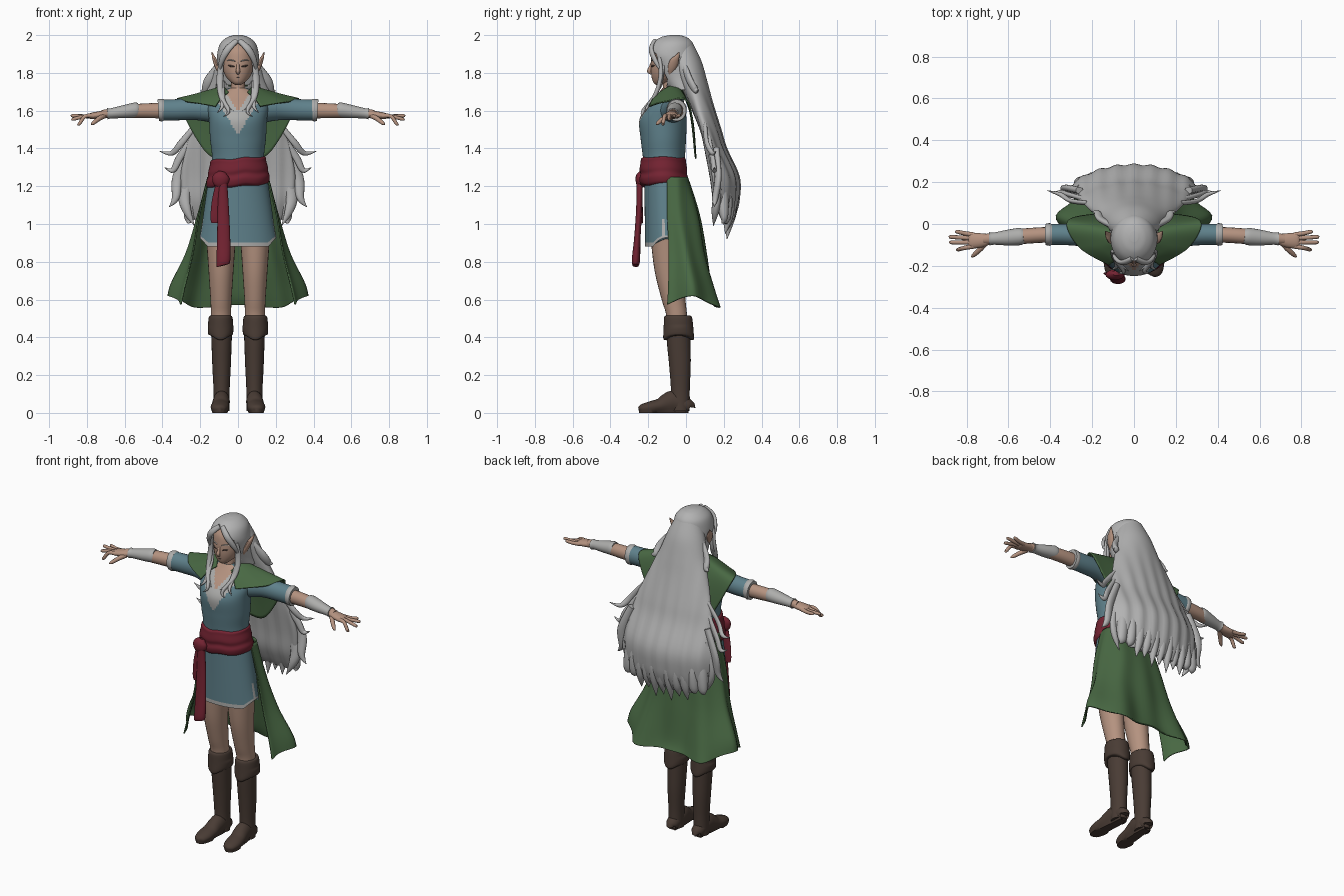
import bpy, bmesh, math
from mathutils import Vector

X, Y, Z = Vector((1, 0, 0)), Vector((0, 1, 0)), Vector((0, 0, 1))


def material(name, r, g, b):
    m = bpy.data.materials.new(name)
    m.diffuse_color = (r, g, b, 1)
    return m


SKIN = material("skin", .46, .29, .215)
HAIR = material("silver_hair", .45, .45, .45)
TUNIC = material("teal_cloth", .115, .22, .26)
GREEN = material("green_cloth", .065, .138, .056)
RED = material("red_sash", .175, .017, .032)
BOOT = material("brown_leather", .067, .045, .035)
TRIM = material("pale_trim", .42, .42, .41)
DARK = material("dark_eye", .09, .06, .05)


def spline(keys, steps):
    """Smooth interpolation through tuples of any length."""
    out = []
    for i in range(len(keys) - 1):
        a, b, c, d = (keys[min(max(i + k, 0), len(keys) - 1)] for k in (-1, 0, 1, 2))
        for s in range(steps):
            t = s / steps
            out.append([.5 * (2 * q + (r - p) * t + (2 * p - 5 * q + 4 * r - w) * t * t
                              + (3 * q - p - 3 * r + w) * t ** 3)
                        for p, q, r, w in zip(a, b, c, d)])
    out.append(list(keys[-1]))
    return out


def finish(name, bm, mat, mirror=False, thick=0):
    bmesh.ops.recalc_face_normals(bm, faces=bm.faces)
    me = bpy.data.meshes.new(name)
    bm.to_mesh(me)
    bm.free()
    me.materials.append(mat)
    me.shade_smooth()
    me.set_sharp_from_angle(angle=math.radians(50))
    ob = bpy.data.objects.new(name, me)
    bpy.context.collection.objects.link(ob)
    if thick:
        ob.modifiers.new("thickness", 'SOLIDIFY').thickness = thick
    if mirror:
        ob.modifiers.new("mirror", 'MIRROR')
    return ob


def tube(name, keys, mat, side=X, normal=None, n=16, steps=4, mirror=False,
         warp=None, cut=None, thick=0):
    """Loft of ellipses; keys are (x, y, z, half width along side, other half width)."""
    bm = bmesh.new()
    pts = spline(keys, steps)
    rings = []
    for i, p in enumerate(pts):
        c = Vector(p[:3])
        t = normal or (Vector(pts[min(i + 1, len(pts) - 1)][:3])
                       - Vector(pts[max(i - 1, 0)][:3])).normalized()
        u = (side - t * side.dot(t)).normalized()
        v = t.cross(u)
        a, b = max(p[3], .001), max(p[4], .001)
        ring = []
        for k in range(n):
            w = math.tau * k / n
            q = c + u * a * math.cos(w) + v * b * math.sin(w)
            ring.append(bm.verts.new(warp(q) if warp else q))
        rings.append(ring)
    for r, s in zip(rings, rings[1:]):
        for k in range(n):
            bm.faces.new((r[k], r[(k + 1) % n], s[(k + 1) % n], s[k]))
    bm.faces.new(rings[0])
    bm.faces.new(rings[-1])
    if cut:
        gone = [f for f in bm.faces if cut(f.calc_center_median())]
        bmesh.ops.delete(bm, geom=gone, context='FACES')
    return finish(name, bm, mat, mirror, thick)


def stack(name, keys, mat, x=0, **kw):
    """Horizontal loft; keys are (z, y centre, half width, half depth)."""
    return tube(name, [(x, cy, z, rx, ry) for z, cy, rx, ry in keys], mat, normal=Z, **kw)


def sheet(name, rows, mat, thick, ripple=0, waves=0):
    """Cloth through rows of points from the front edge to the back middle, both sides."""
    full = [r + [(-x, y, z) for x, y, z in reversed(r[:-1])] for r in rows]
    grid = [spline(r, 8) for r in full]
    cols = [spline(list(c), 8) for c in zip(*grid)]
    bm = bmesh.new()
    vs = []
    for i, col in enumerate(cols):
        f = math.cos(waves * math.pi * (2 * i / (len(cols) - 1) - 1))
        vs.append([])
        for j, p in enumerate(col):
            out = Vector((p[0], p[1] + .1, 0)).normalized()
            vs[-1].append(bm.verts.new(Vector(p) + out * f * ripple * j / (len(col) - 1)))
    for a, b in zip(vs, vs[1:]):
        for j in range(len(a) - 1):
            bm.faces.new((a[j], b[j], b[j + 1], a[j + 1]))
    return finish(name, bm, mat, thick=thick)


def paint(ob, mat, rule):
    ob.data.materials.append(mat)
    idx = len(ob.data.materials) - 1
    for f in ob.data.polygons:
        if rule(f.center, f.index):
            f.material_index = idx


# Tunic with pale hem rising at the side slits, and V neckline
def hem_lift(v):
    v.z += .05 * max(0, (abs(v.x) - .16) / .045) * max(0, (1 - v.z) / .12)
    return v


tunic = stack("tunic", [(.88, -.105, .203, .112), (1.0, -.105, .19, .113), (1.2, -.11, .162, .11),
                        (1.28, -.115, .145, .107), (1.36, -.117, .138, .112), (1.45, -.12, .148, .12),
                        (1.55, -.122, .153, .125), (1.62, -.108, .162, .1), (1.67, -.09, .145, .075),
                        (1.70, -.085, .09, .055), (1.72, -.08, .045, .045)], TUNIC, n=96, steps=7,
              warp=hem_lift)
paint(tunic, TRIM, lambda c, i: i < 192 or (abs(c.y + .118) < .008 and .89 < c.z < 1.02)
      or (c.y < -.11 and abs(c.x) < (c.z - 1.47) * .6))
paint(tunic, SKIN, lambda c, i: c.y < -.11 and abs(c.x) < (c.z - 1.59) * .6)

# Sleeves, arms and bracers
tube("sleeve", [(.12, -.075, 1.60, .07, .065), (.22, -.057, 1.61, .055, .06),
                (.32, -.05, 1.605, .051, .056), (.41, -.05, 1.603, .05, .055)],
     TUNIC, side=Y, n=24, mirror=True)
tube("sleeve_trim", [(.393, -.05, 1.603, .05, .056), (.405, -.05, 1.603, .054, .06),
                     (.422, -.05, 1.602, .051, .057)], TRIM, side=Y, n=24, mirror=True)
tube("forearm", [(.36, -.05, 1.60, .038, .041), (.45, -.053, 1.6, .037, .04),
                 (.55, -.06, 1.597, .036, .036), (.72, -.073, 1.582, .024, .021)],
     SKIN, side=Y, mirror=True)
tube("bracer", [(.525, -.058, 1.606, .033, .035), (.545, -.06, 1.603, .041, .04),
                (.60, -.065, 1.595, .038, .035), (.67, -.07, 1.586, .029, .027),
                (.692, -.071, 1.584, .032, .03)], TRIM, side=Y, n=20, mirror=True)

# Hands
tube("palm", [(.68, -.071, 1.584, .022, .019), (.73, -.078, 1.577, .034, .02),
              (.775, -.08, 1.572, .037, .017), (.79, -.08, 1.57, .03, .011)],
     SKIN, side=Y, mirror=True)
for nm, y0, xt, yt, zt in (("little", -.052, .855, -.037, 1.575), ("ring", -.07, .885, -.062, 1.573),
                           ("middle", -.088, .882, -.088, 1.555), ("index", -.106, .85, -.122, 1.53)):
    tube(nm + "_finger", [(.765, y0, 1.572, .012, .012), (.81, (y0 + yt) / 2, 1.57, .0105, .0105),
                          (xt - .01, yt, zt, .009, .009), (xt, yt, zt, .003, .003)],
         SKIN, side=Y, n=10, mirror=True)
tube("thumb", [(.71, -.09, 1.572, .015, .015), (.735, -.12, 1.558, .013, .013),
               (.765, -.148, 1.535, .01, .01), (.777, -.157, 1.527, .003, .003)],
     SKIN, side=Z, n=10, mirror=True)

# Legs and boots
stack("leg", [(.42, -.045, .048, .052), (.52, -.05, .053, .055), (.6, -.066, .056, .063),
              (.75, -.09, .066, .076), (.92, -.102, .078, .085)], SKIN, x=.09, n=24, mirror=True)
stack("boot_shaft", [(.01, -.03, .043, .048), (.06, -.03, .043, .05), (.13, -.03, .043, .05),
                     (.25, -.032, .049, .057), (.36, -.038, .053, .062), (.44, -.042, .056, .064)],
      BOOT, x=.087, n=24, mirror=True)
stack("boot_cuff", [(.40, -.04, .055, .064), (.405, -.039, .066, .081), (.46, -.04, .067, .078),
                    (.508, -.042, .062, .073), (.515, -.043, .05, .058)], BOOT, x=.092, n=32, mirror=True,
      warp=lambda v: v - Z * (.014 * math.cos((v.x - .092) * 46) if v.z < .45 else 0))
tube("boot_foot", [(.087, .024, .03, .02, .025), (.087, .015, .035, .036, .036), (.087, -.06, .058, .044, .058),
                   (.09, -.1, .052, .045, .052), (.093, -.14, .038, .047, .038), (.097, -.19, .03, .048, .031),
                   (.1, -.235, .022, .034, .022), (.1, -.25, .018, .01, .01)],
     BOOT, n=20, mirror=True, warp=lambda v: Vector((v.x, v.y, 0 if v.z < .014 else v.z)))

# Split overskirt and shoulder cape
sheet("overskirt", [
    [(.16, -.1, 1.25), (.158, -.04, 1.25), (.1, .0, 1.25), (0, .01, 1.25)],
    [(.205, -.1, 1.05), (.21, -.03, 1.05), (.13, .055, 1.05), (0, .07, 1.05)],
    [(.235, -.092, .85), (.27, .0, .85), (.17, .09, .84), (0, .105, .84)],
    [(.275, -.095, .67), (.345, .03, .69), (.2, .145, .65), (0, .13, .64)],
    [(.293, -.1, .575), (.362, .035, .62), (.22, .172, .56), (0, .15, .575)]], GREEN, .008, .013, 6)
sheet("shoulder_cape", [
    [(.05, -.14, 1.70), (.075, -.09, 1.73), (.065, -.05, 1.735), (.04, -.03, 1.735), (0, -.025, 1.735)],
    [(.085, -.17, 1.675), (.18, -.1, 1.687), (.21, -.01, 1.685), (.1, .03, 1.58), (0, .035, 1.57)],
    [(.12, -.198, 1.625), (.265, -.11, 1.65), (.318, .015, 1.645), (.16, .052, 1.37), (0, .055, 1.36)]],
    GREEN, .008)

# Sash with knot and two tails
stack("sash", [(1.212, -.115, .15, .11), (1.222, -.115, .164, .125), (1.25, -.117, .168, .13),
               (1.275, -.118, .16, .123), (1.30, -.12, .158, .126), (1.335, -.12, .149, .121),
               (1.355, -.12, .146, .117), (1.362, -.12, .13, .1)], RED, n=48,
      warp=lambda v: v + Z * (.07 * v.x - .012 + .004 * math.sin(v.x * 45)))
tube("sash_knot", [(-.09, -.24, 1.19, .015, .01), (-.092, -.242, 1.215, .04, .022),
                   (-.09, -.242, 1.25, .044, .024), (-.085, -.235, 1.275, .02, .012)], RED)
tube("short_tail", [(-.095, -.245, 1.23, .018, .012), (-.11, -.24, 1.13, .027, .01),
                    (-.113, -.237, 1.04, .033, .009), (-.115, -.235, 1.005, .027, .006)], RED)
tube("long_tail", [(-.08, -.245, 1.23, .022, .016), (-.078, -.248, 1.08, .03, .016),
                   (-.076, -.258, .92, .035, .017), (-.077, -.265, .81, .037, .022),
                   (-.079, -.267, .78, .034, .016)], RED,
     warp=lambda v: v + Z * 3 * max(0, .9 - v.z) * (v.x + .08))

# Neck, head and face
stack("neck", [(1.62, -.085, .07, .06), (1.69, -.082, .042, .044), (1.74, -.08, .038, .042),
               (1.80, -.08, .04, .045)], SKIN)
stack("head", [(1.737, -.143, .016, .016), (1.75, -.135, .036, .038), (1.78, -.11, .064, .072),
               (1.82, -.095, .08, .092), (1.87, -.085, .086, .1), (1.92, -.08, .08, .095),
               (1.96, -.075, .05, .065)], SKIN, n=32)
tube("nose", [(0, -.178, 1.86, .007, .006), (0, -.188, 1.83, .008, .009),
              (0, -.195, 1.808, .012, .011), (0, -.183, 1.795, .006, .005)], SKIN, n=12)
tube("eye", [(.02, -.185, 1.834, .002, .002), (.036, -.178, 1.836, .005, .004),
             (.052, -.167, 1.839, .002, .002)], DARK, side=Z, n=10, mirror=True)
tube("eyebrow", [(.014, -.183, 1.862, .002, .003), (.038, -.177, 1.868, .003, .004),
                 (.058, -.162, 1.866, .002, .002)], TRIM, side=Z, n=8, mirror=True)
tube("mouth", [(-.014, -.177, 1.775, .001, .001), (0, -.18, 1.775, .0025, .003),
               (.014, -.177, 1.775, .001, .001)], DARK, side=Z, n=8)
tube("pointed_ear", [(.092, -.085, 1.79, .008, .008), (.107, -.075, 1.825, .022, .012),
                     (.12, -.062, 1.86, .024, .012), (.13, -.047, 1.885, .013, .008),
                     (.138, -.035, 1.91, .002, .002)], SKIN, side=Y, n=12, mirror=True)

# Hair on the head, parted over the face
stack("hair_cap", [(2.0, -.06, .02, .025), (1.988, -.065, .058, .07), (1.955, -.07, .094, .108),
                   (1.9, -.075, .11, .125), (1.84, -.06, .112, .112), (1.77, -.035, .112, .1),
                   (1.71, -.01, .12, .085)], HAIR, n=96, steps=8, thick=.006,
      cut=lambda c: c.z < 1.711 or (c.y < -.1 and
                                    abs(c.x) < .082 * min(1, max(0, (1.96 - c.z) / .06))))


# Long hair falling behind the back
def curl(v):
    v.y -= .45 * v.x * v.x
    if v.z < 1.8:
        v.y += .005 * math.cos(v.x * 75) * min(1, (1.8 - v.z) * 2)
    return v


stack("back_hair", [(1.95, -.02, .075, .06), (1.86, .0, .115, .083), (1.75, .038, .15, .076),
                    (1.65, .075, .19, .065), (1.5, .13, .245, .055), (1.4, .158, .275, .057),
                    (1.25, .205, .305, .075), (1.13, .214, .29, .066), (1.05, .22, .25, .04),
                    (1.0, .222, .2, .012)], HAIR, n=96, steps=5, warp=curl)
for i in range(11):
    x = (i - 5) * .05
    y = .218 - .45 * x * x
    d = math.sqrt(1 - (x / .31) ** 2)
    tip = .915 + 1.4 * x * x + .03 * (i % 2)
    tube("hair_tip", [(x * .95, y - .005, 1.24, .03, .05 * d), (x, y + .004, 1.12, .034, .056 * d),
                      (x * 1.03, y + .012, 1.03, .027, .032 * d), (x * 1.06, y, tip, .001, .001)],
         HAIR, n=14, steps=6)

# Loose locks at the sides and in front, each listed as width and path points
LOCKS = [
    ("flyaway_lock", .018, [(.22, .1, 1.53), (.30, .11, 1.43), (.35, .14, 1.375), (.415, .16, 1.385)]),
    ("outer_lock", .02, [(.24, .12, 1.46), (.31, .14, 1.35), (.345, .15, 1.285), (.39, .15, 1.30)]),
    ("hip_lock", .028, [(.26, .16, 1.4), (.32, .17, 1.25), (.33, .155, 1.14), (.365, .15, 1.09)]),
    ("low_lock", .032, [(.25, .17, 1.32), (.285, .165, 1.16), (.27, .155, 1.07), (.23, .145, .99)]),
    ("nape_lock", .026, [(.10, -.01, 1.84), (.155, .02, 1.76), (.175, .05, 1.71), (.20, .06, 1.705)]),
    ("fringe_lock", .019, [(.008, -.165, 1.97), (.055, -.185, 1.925), (.088, -.16, 1.86), (.098, -.12, 1.79)]),
    ("face_lock", .018, [(.085, -.14, 1.88), (.096, -.135, 1.78), (.09, -.165, 1.68), (.05, -.225, 1.6),
                         (.075, -.235, 1.57)]),
    ("chest_lock", .014, [(.09, -.12, 1.84), (.085, -.135, 1.74), (.075, -.185, 1.65), (.025, -.225, 1.60)]),
    ("collar_lock", .012, [(.095, -.13, 1.74), (.085, -.17, 1.67), (.085, -.205, 1.62), (.11, -.22, 1.59)]),
]
for nm, w, path in LOCKS:
    m = len(path) - 1
    tube(nm, [(*p, w * (.75, 1, .75, .5)[min(k, 3)] if k < m else .001,
               w * .6 if k < m else .001) for k, p in enumerate(path)],
         HAIR, side=Vector((.8, .3, .5)), n=12, steps=6, mirror=True)
